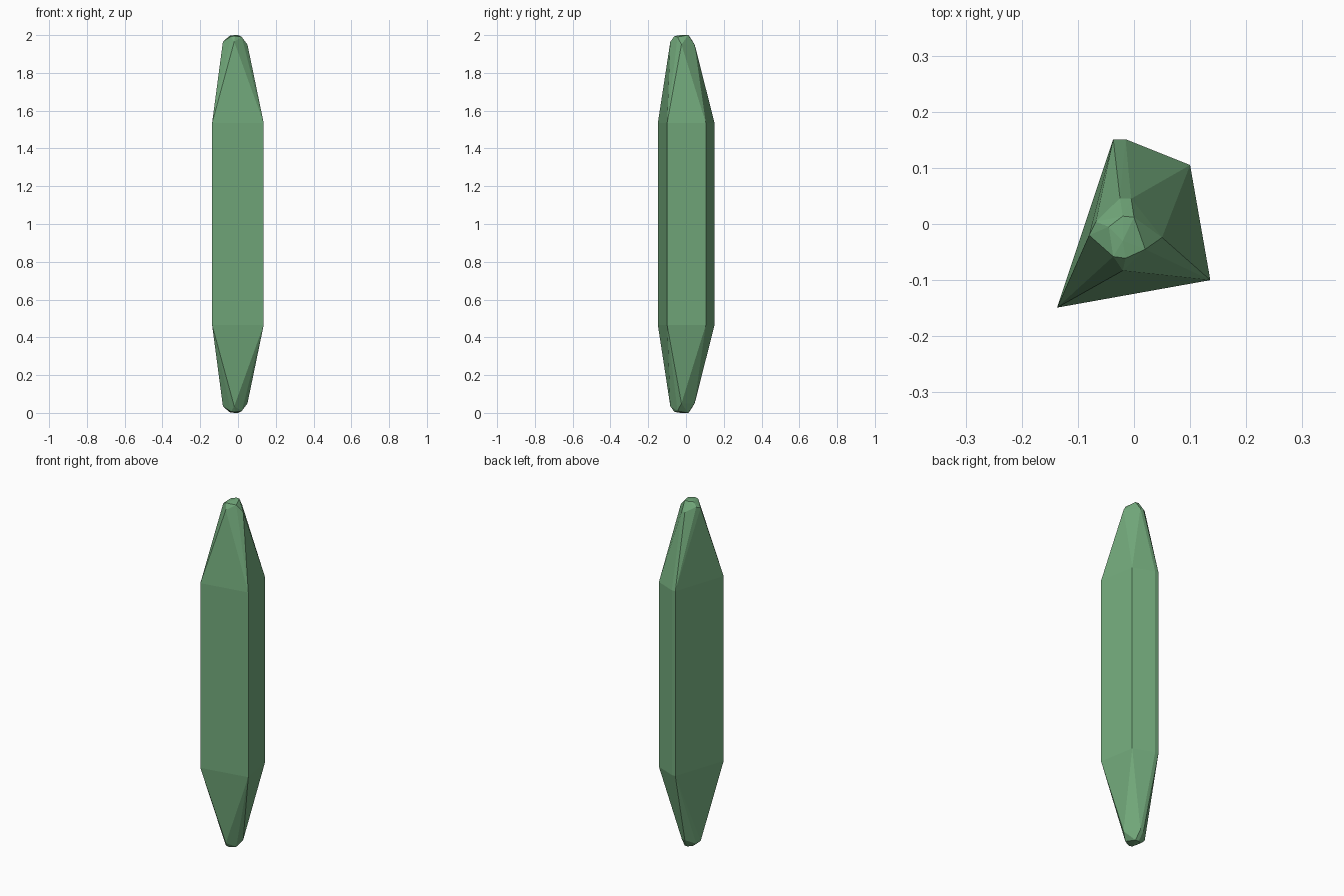
import bpy, bmesh

if "Cube" in bpy.data.objects:
    bpy.data.objects.remove(bpy.data.objects["Cube"])

# Upper half of the crystal: body outline, tip shoulder, tip cap
body = [(-0.137, -0.149), (0.136, -0.10), (0.10, 0.105), (-0.015, 0.151), (-0.037, 0.151)]
shoulder = [(-0.02, -0.083, 1.965), (0.05, -0.024, 1.95), (-0.005, 0.045, 1.95),
            (-0.025, 0.046, 1.95), (-0.068, 0.004, 1.975), (-0.08, -0.02, 1.965)]
cap = [(-0.037, -0.058, 1.993), (-0.015, -0.061, 1.995), (0.02, -0.045, 1.99),
       (0.0, 0.012, 2.0), (-0.02, 0.014, 2.0), (-0.045, -0.005, 1.996), (-0.02, -0.03, 2.0)]
half = [(x, y, 1.535) for x, y in body] + shoulder + cap

# Mirror the half about mid height and wrap it in a faceted skin
bm = bmesh.new()
for x, y, z in half:
    bm.verts.new((x, y, z))
    bm.verts.new((x, y, 2.0 - z))
hull = bmesh.ops.convex_hull(bm, input=bm.verts)
loose = [v for v in bm.verts if not v.link_faces]
bmesh.ops.delete(bm, geom=loose, context='VERTS')
bmesh.ops.dissolve_limit(bm, angle_limit=0.01, verts=bm.verts, edges=bm.edges)
bmesh.ops.recalc_face_normals(bm, faces=bm.faces)

mesh = bpy.data.meshes.new("crystal_shard")
bm.to_mesh(mesh)
bm.free()
crystal = bpy.data.objects.new("crystal_shard", mesh)
bpy.context.collection.objects.link(crystal)

# Green stone
mat = bpy.data.materials.new("green_stone")
mat.diffuse_color = (0.17, 0.40, 0.20, 1)
mat.use_nodes = True
mat.node_tree.nodes["Principled BSDF"].inputs["Base Color"].default_value = mat.diffuse_color
mesh.materials.append(mat)
